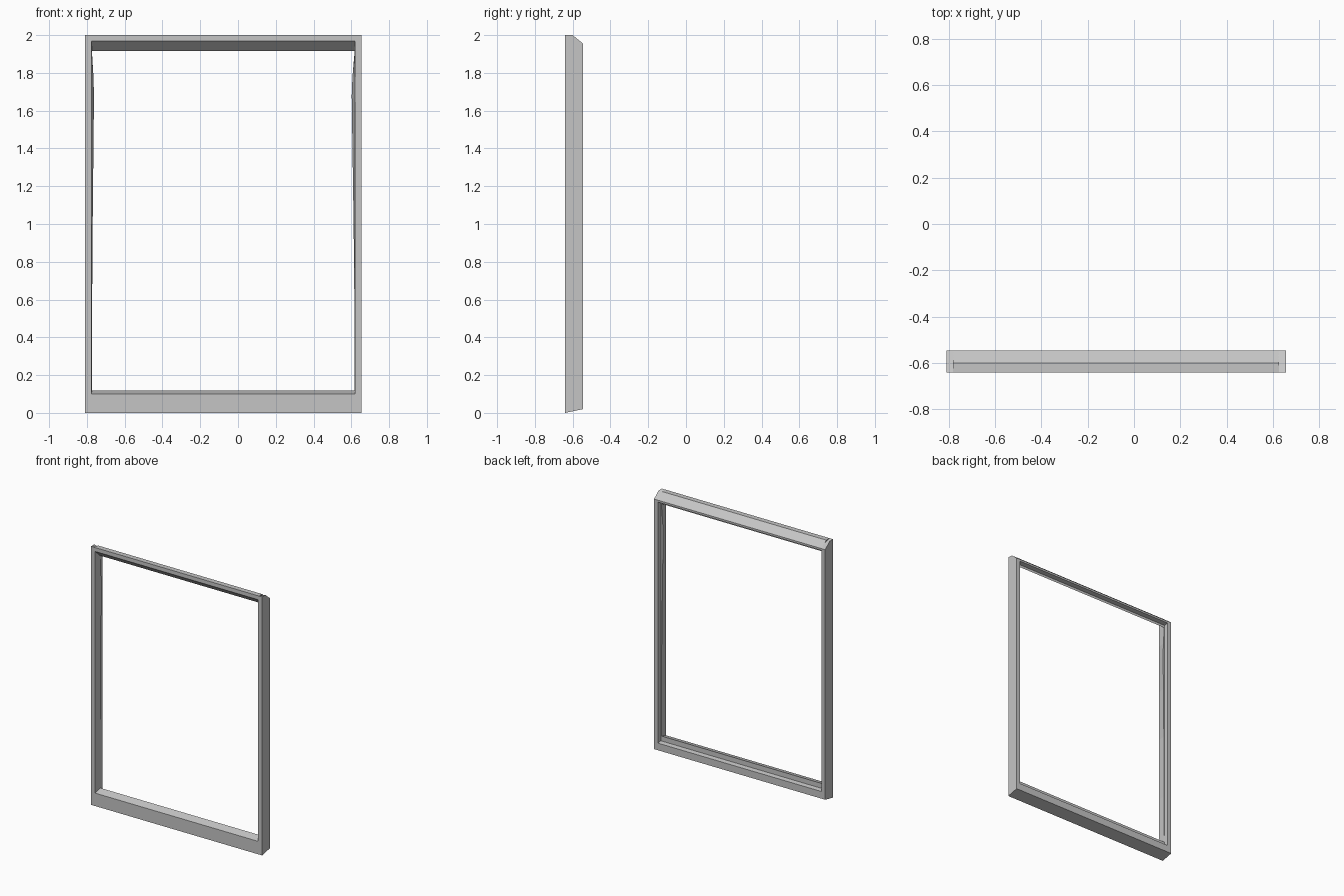
import bpy
import bmesh

cube = bpy.data.objects.get("Cube")
if cube:
    bpy.data.objects.remove(cube, do_unlink=True)

# One flat colour for the whole frame
grey = bpy.data.materials.new("warm_grey")
grey.use_nodes = True
COLOUR = (0.56, 0.56, 0.56, 1)
grey.diffuse_color = COLOUR
grey.node_tree.nodes["Principled BSDF"].inputs["Base Color"].default_value = COLOUR

LEFT, RIGHT = -0.81, 0.655          # outer x limits
FRONT, RIDGE, STEP, BACK = -0.64, -0.60, -0.58, -0.545


def loft(name, sections):
    """Skin a row of matching closed sections and cap both ends."""
    bm = bmesh.new()
    rings = [[bm.verts.new(p) for p in s] for s in sections]
    n = len(rings[0])
    for a, b in zip(rings, rings[1:]):
        for i in range(n):
            j = (i + 1) % n
            bm.faces.new((a[i], a[j], b[j], b[i]))
    bm.faces.new(rings[0])
    bm.faces.new(rings[-1])
    bmesh.ops.recalc_face_normals(bm, faces=bm.faces)
    mesh = bpy.data.meshes.new(name)
    bm.to_mesh(mesh)
    bm.free()
    mesh.materials.append(grey)
    obj = bpy.data.objects.new(name, mesh)
    bpy.context.collection.objects.link(obj)
    return obj


def top_z(y):
    return 2.0 - 0.045 * max(0, y - RIDGE) / (BACK - RIDGE)


def bottom_z(y):
    return 0.02 * (y - FRONT) / (BACK - FRONT)


def rail(name, profile):
    """Extrude a (y, z) profile between the two posts."""
    loft(name, [[(x, y, z) for y, z in profile] for x in (LEFT + 0.03, RIGHT - 0.03)])


# Top rail: bevelled roof, rebate at the back, sloping underside
rail("top_rail", [(FRONT, 2), (RIDGE, 2), (BACK, 1.955), (BACK, 1.94),
                  (STEP, 1.935), (STEP, 1.915), (FRONT, 1.97)])

# Bottom rail: sloping sill with a raised lip and a lower ledge behind
rail("bottom_rail", [(FRONT, 0), (BACK, 0.02), (BACK, 0.075),
                     (STEP, 0.08), (STEP, 0.118), (FRONT, 0.10)])

# Swelling of the inner post edge at each height
SWELL = [(0.1, 0.002), (0.5, 0.003), (1.0, 0.008), (1.4, 0.014),
         (1.68, 0.018), (1.78, 0.014), (1.92, 0.002)]


def post(name, outer, side, amount):
    def section(z_of, swell):
        outline = [(0, FRONT), (0, RIDGE), (0, BACK), (0.033, BACK),
                   (0.033, STEP), (0.035 + swell * amount, STEP), (0.035, FRONT)]
        return [(outer - side * inset, y, z_of(y)) for inset, y in outline]

    rows = [section(bottom_z, SWELL[0][1])]
    rows += [section(lambda y, z=z: z, s) for z, s in SWELL]
    rows.append(section(top_z, SWELL[-1][1]))
    loft(name, rows)


# Side posts, with the ends following the rail slopes
post("left_post", RIGHT, 1, 1.0)
post("right_post", LEFT, -1, 0.7)
